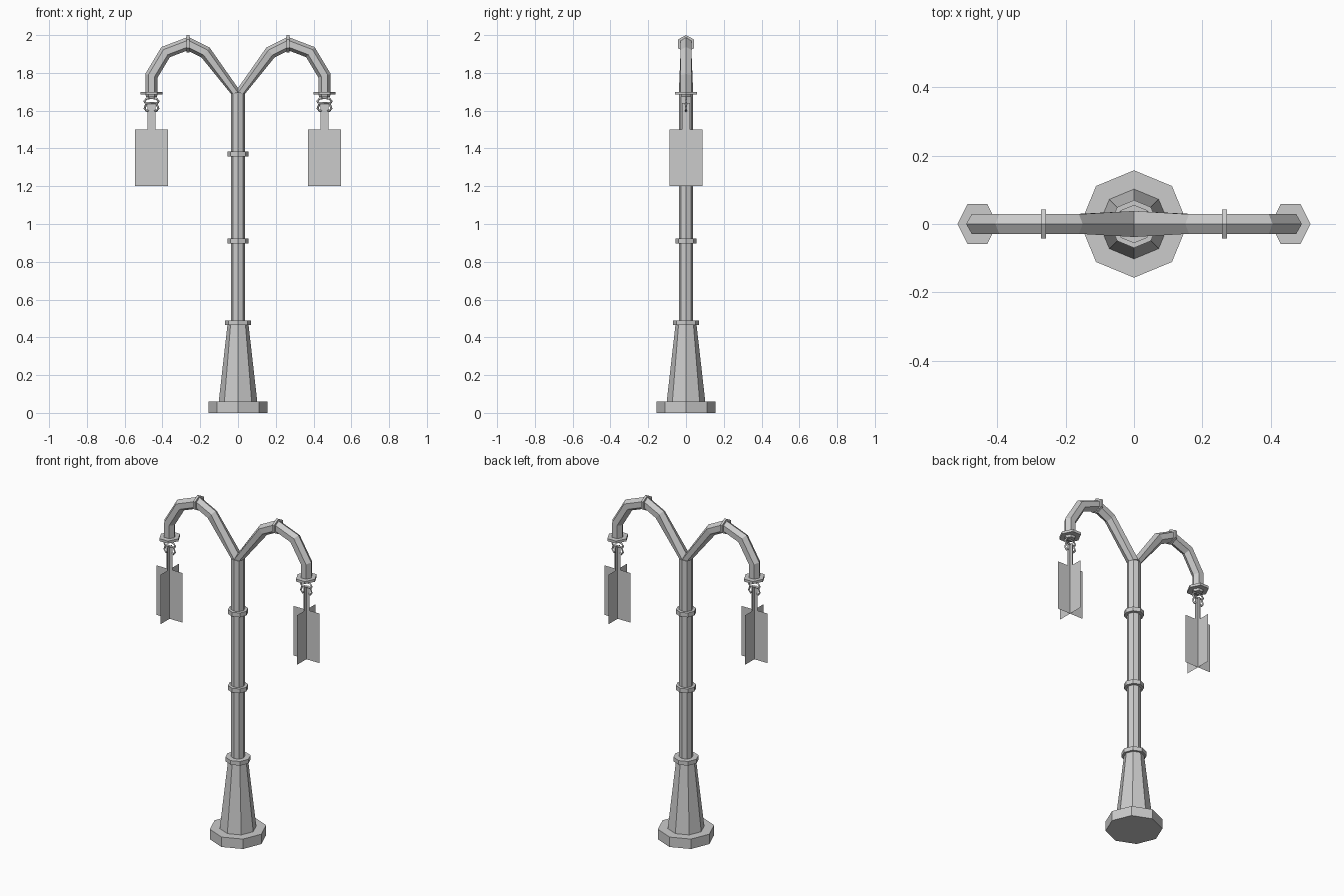
import bpy, bmesh, math
from mathutils import Vector

if "Cube" in bpy.data.objects:
    bpy.data.objects.remove(bpy.data.objects["Cube"])


def make(name, verts, faces):
    bm = bmesh.new()
    vs = [bm.verts.new(v) for v in verts]
    for f in faces:
        bm.faces.new([vs[i] for i in f])
    bmesh.ops.recalc_face_normals(bm, faces=bm.faces)
    me = bpy.data.meshes.new(name)
    bm.to_mesh(me)
    bm.free()
    ob = bpy.data.objects.new(name, me)
    bpy.context.collection.objects.link(ob)
    return ob


def loft(name, rings):
    """Skin a list of equal rings and cap both ends."""
    n = len(rings[0])
    verts = [p for r in rings for p in r]
    faces = [(i * n + k, i * n + (k + 1) % n, (i + 1) * n + (k + 1) % n, (i + 1) * n + k)
             for i in range(len(rings) - 1) for k in range(n)]
    faces += [tuple(range(n)), tuple(range(len(verts) - n, len(verts)))]
    return make(name, verts, faces)


def prism(name, profile, sides, x=0, stretch=1):
    """Upright lathe from (radius, z) pairs."""
    ang = [2 * math.pi * k / sides for k in range(sides)]
    return loft(name, [[(x + r * math.cos(a), stretch * r * math.sin(a), z) for a in ang]
                       for r, z in profile])


# Column
prism("base_plinth", [(0.157, 0), (0.157, 0.06)], 8)
prism("tapered_foot", [(0.102, 0.06), (0.056, 0.465)], 8)
prism("foot_collar", [(0.07, 0.465), (0.07, 0.49)], 8)
prism("column", [(0.038, 0.49), (0.038, 1.69)], 8)
for i, z in enumerate((0.91, 1.37)):
    prism(f"column_ring_{i}", [(0.056, z - 0.013), (0.056, z + 0.013)], 8)

LX = 0.458
path = [Vector(p) for p in ((0.02, 1.70), (0.172, 1.908), (0.265, 1.955),
                            (0.383, 1.91), (LX, 1.785), (LX, 1.69))]
for s, side in ((1, "right"), (-1, "left")):
    # Arched arm: first ring is half the column, then mitred hexagons
    rings = [[(0, 0, 1.72), (0, 0.038, 1.695), (s * 0.027, 0.027, 1.69),
              (s * 0.038, 0, 1.69), (s * 0.027, -0.027, 1.69), (0, -0.038, 1.695)]]
    for i in range(1, len(path)):
        d0 = (path[i] - path[i - 1]).normalized()
        d1 = (path[i + 1] - path[i]).normalized() if i + 1 < len(path) else d0
        t = (d0 + d1).normalized()
        r = 0.033 / t.dot(d0)
        up = Vector((-t.y, t.x))
        ring = []
        for k in range(6):
            a = math.pi * k / 3
            p = path[i] + up * r * math.cos(a)
            ring.append((s * p.x, 0.033 * math.sin(a), p.y))
        rings.append(ring)
    loft(f"arm_{side}", rings)

    # Thin collar at the top of the arch
    loft(f"arm_collar_{side}", [[(s * x, 0.049 * math.sin(math.pi * k / 3),
                                  1.954 + 0.046 * math.cos(math.pi * k / 3)) for k in range(6)]
                                for x in (0.258, 0.272)])

    # Cap at the arm end
    prism(f"arm_cap_{side}", [(0.058, 1.685), (0.058, 1.7)], 6, s * LX, 1.15)
    prism(f"cap_boss_{side}", [(0.028, 1.672), (0.032, 1.685)], 6, s * LX)

    # Scrolled hanger
    half = [(0, 1.668), (0.026, 1.664), (0.037, 1.65), (0.028, 1.634), (0.036, 1.612),
            (0.026, 1.597), (0.016, 1.604)]
    pts = [(-x, z) for x, z in reversed(half[1:])] + half
    cu = bpy.data.curves.new(f"hanger_{side}", 'CURVE')
    cu.dimensions = '3D'
    cu.bevel_depth = 0.006
    cu.bevel_resolution = 0
    cu.use_fill_caps = True
    for line in (pts, [(-0.03, 1.64), (0.03, 1.64)]):
        sp = cu.splines.new('POLY')
        sp.points.add(len(line) - 1)
        for q, (x, z) in zip(sp.points, line):
            q.co = (s * LX + x, 0, z, 1)
    bpy.context.collection.objects.link(bpy.data.objects.new(f"hanger_{side}", cu))

    # Lantern made of crossed sheets, with a narrow stem above
    outline = [(-0.0875, 1.2), (0.0875, 1.2), (0.0875, 1.5), (0.02, 1.5),
               (0.02, 1.64), (-0.02, 1.64), (-0.02, 1.5), (-0.0875, 1.5)]
    verts = [(s * LX + u, 0, z) for u, z in outline] + [(s * LX, u, z) for u, z in outline]
    make(f"lantern_{side}", verts,
         [(o, o + 1, o + 2, o + 3, o + 6, o + 7) for o in (0, 8)]
         + [(o + 3, o + 4, o + 5, o + 6) for o in (0, 8)])
